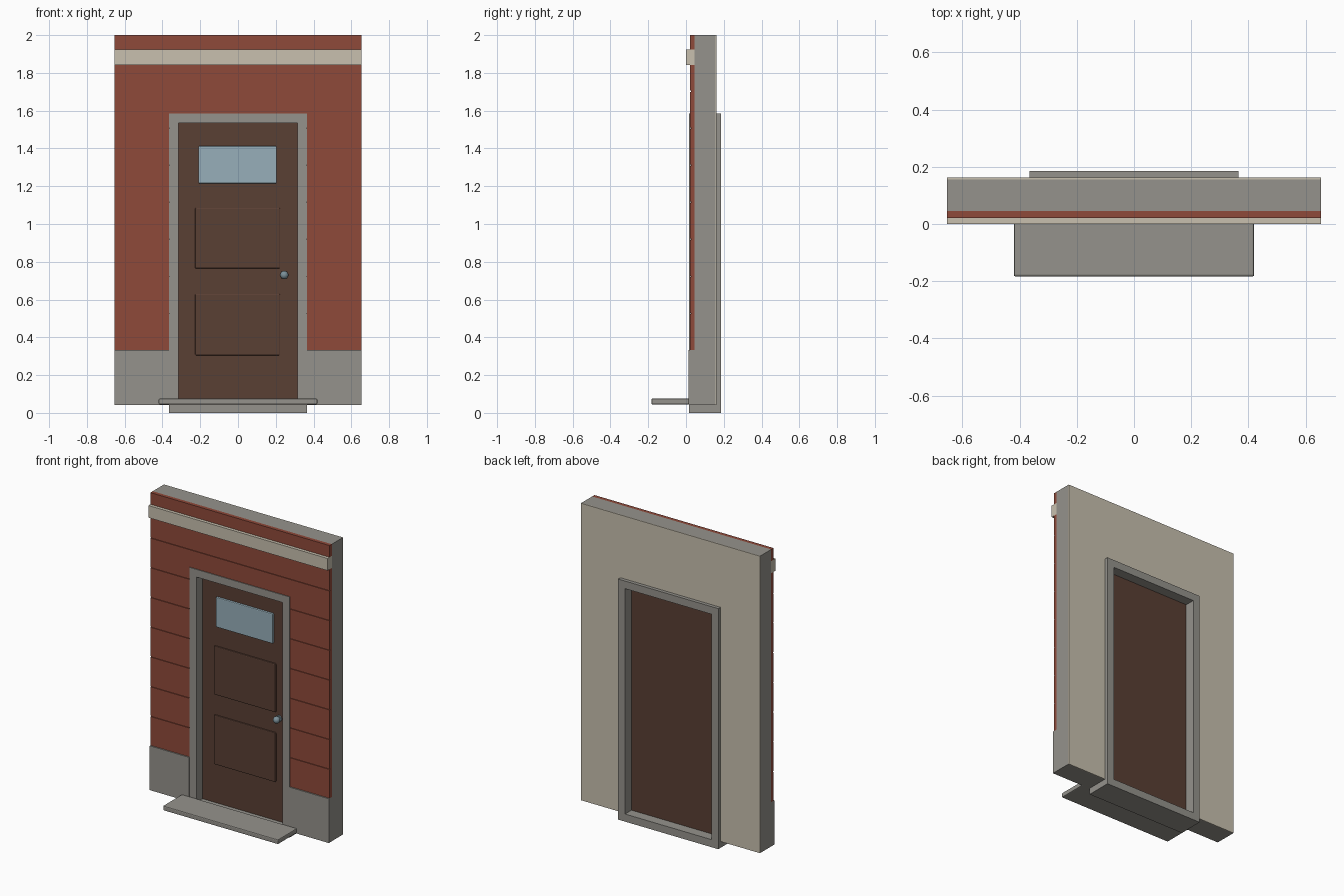
import bpy
import bmesh

cube = bpy.data.objects.get("Cube")
if cube:
    bpy.data.objects.remove(cube, do_unlink=True)


def material(name, rgb):
    m = bpy.data.materials.new(name)
    m.use_nodes = True
    m.diffuse_color = (*rgb, 1)
    bsdf = next(n for n in m.node_tree.nodes if n.type == 'BSDF_PRINCIPLED')
    bsdf.inputs["Base Color"].default_value = (*rgb, 1)
    return m


RED = material("red_siding", (0.275, 0.067, 0.042))
GREY = material("grey_stone", (0.30, 0.29, 0.262))
CREAM = material("cream_plaster", (0.58, 0.53, 0.43))
BROWN = material("brown_wood", (0.102, 0.05, 0.034))
GLASS = material("blue_glass", (0.31, 0.43, 0.49))
STEEL = material("steel", (0.2, 0.28, 0.32))

HALF = 0.653        # half width of the wall
OPEN = 0.365        # half width of the frame opening
HEAD = 1.586        # top of the frame
WALL_Z = 0.042      # underside of the wall


def finish(name, bm, mat, bevel=0):
    bmesh.ops.recalc_face_normals(bm, faces=bm.faces[:])
    mesh = bpy.data.meshes.new(name)
    bm.to_mesh(mesh)
    bm.free()
    mesh.materials.append(mat)
    ob = bpy.data.objects.new(name, mesh)
    bpy.context.collection.objects.link(ob)
    if bevel:
        mod = ob.modifiers.new("Bevel", 'BEVEL')
        mod.width = bevel
        mod.segments = 2
    return ob


def prism(name, outlines, y0, y1, mat, bevel=0):
    """Extrude flat x-z outlines from y0 to y1."""
    bm = bmesh.new()
    for pts in outlines:
        bm.faces.new([bm.verts.new((x, y0, z)) for x, z in pts])
    bmesh.ops.remove_doubles(bm, verts=bm.verts[:], dist=1e-5)
    ext = bmesh.ops.extrude_face_region(bm, geom=bm.faces[:], use_keep_orig=True)
    for v in ext["geom"]:
        if isinstance(v, bmesh.types.BMVert):
            v.co.y = y1
    return finish(name, bm, mat, bevel)


def rect(x0, x1, z0, z1):
    return [(x0, z0), (x1, z0), (x1, z1), (x0, z1)]


def around_door(z0, z1):
    """Outlines of a wall layer between two heights, leaving the doorway open."""
    if z0 >= HEAD:
        return [rect(-HALF, HALF, z0, z1)]
    if z1 <= HEAD:
        return [rect(-HALF, -OPEN, z0, z1), rect(OPEN, HALF, z0, z1)]
    return [[(-HALF, z0), (-OPEN, z0), (-OPEN, HEAD), (OPEN, HEAD),
             (OPEN, z0), (HALF, z0), (HALF, z1), (-HALF, z1)]]


# Wall core, rear plaster and stone base
prism("wall_core", around_door(WALL_Z, 2), 0.045, 0.156, GREY)
prism("rear_plaster", around_door(WALL_Z, 2), 0.156, 0.162, CREAM)
prism("stone_base", around_door(WALL_Z, 0.334), 0.013, 0.045, GREY)

# Siding: backing sheet with separate boards in front, and the band near the top
BAND_LOW, BAND_HIGH = 1.843, 1.923
prism("siding_backing", around_door(0.334, BAND_LOW), 0.026, 0.045, RED)
prism("top_siding", around_door(BAND_HIGH, 2), 0.021, 0.045, RED)
prism("cornice_band", [rect(-HALF, HALF, BAND_LOW, BAND_HIGH)], 0, 0.045, CREAM)
PITCH, GAP = 0.196, 0.006
for i in range(8):
    low = 0.334 + i * PITCH
    high = min(low + PITCH - GAP, BAND_LOW)
    prism(f"siding_board_{i + 1}", around_door(low, high), 0.021, 0.026, RED)

# Door frame: four mitred members around the opening
outer = rect(-OPEN, OPEN, 0, HEAD)
inner = rect(-0.315, 0.315, 0.05, 1.536)
sides = [[outer[i], outer[(i + 1) % 4], inner[(i + 1) % 4], inner[i]]
         for i in range(4)]
prism("door_frame", sides, 0.016, 0.185, GREY)

# Door leaf with two raised panels and a window
prism("door_leaf", [inner], 0.08, 0.118, BROWN)
for name, z0, z1 in (("lower_panel", 0.305, 0.63), ("upper_panel", 0.765, 1.085)):
    prism(name, [rect(-0.227, 0.223, z0, z1)], 0.07, 0.085, BROWN, 0.005)
prism("door_window", [rect(-0.21, 0.205, 1.215, 1.412)], 0.066, 0.085, GLASS, 0.005)

# Doorstep
prism("doorstep", [rect(-0.42, 0.42, 0.045, 0.076)], -0.183, 0.016, GREY, 0.006)


# Door knob: rose, neck and ball
def smooth(ob, mat):
    ob.data.materials.append(mat)
    bpy.ops.object.shade_smooth_by_angle()


for name, r, depth, y in (("knob_rose", 0.02, 0.008, 0.077),
                          ("knob_neck", 0.009, 0.03, 0.067)):
    bpy.ops.mesh.primitive_cylinder_add(vertices=24, radius=r, depth=depth,
                                        location=(0.245, y, 0.73),
                                        rotation=(1.5708, 0, 0))
    bpy.context.object.name = name
    smooth(bpy.context.object, STEEL)
bpy.ops.mesh.primitive_uv_sphere_add(segments=24, ring_count=12, radius=0.022,
                                     location=(0.245, 0.052, 0.73))
bpy.context.object.name = "knob_ball"
smooth(bpy.context.object, STEEL)
